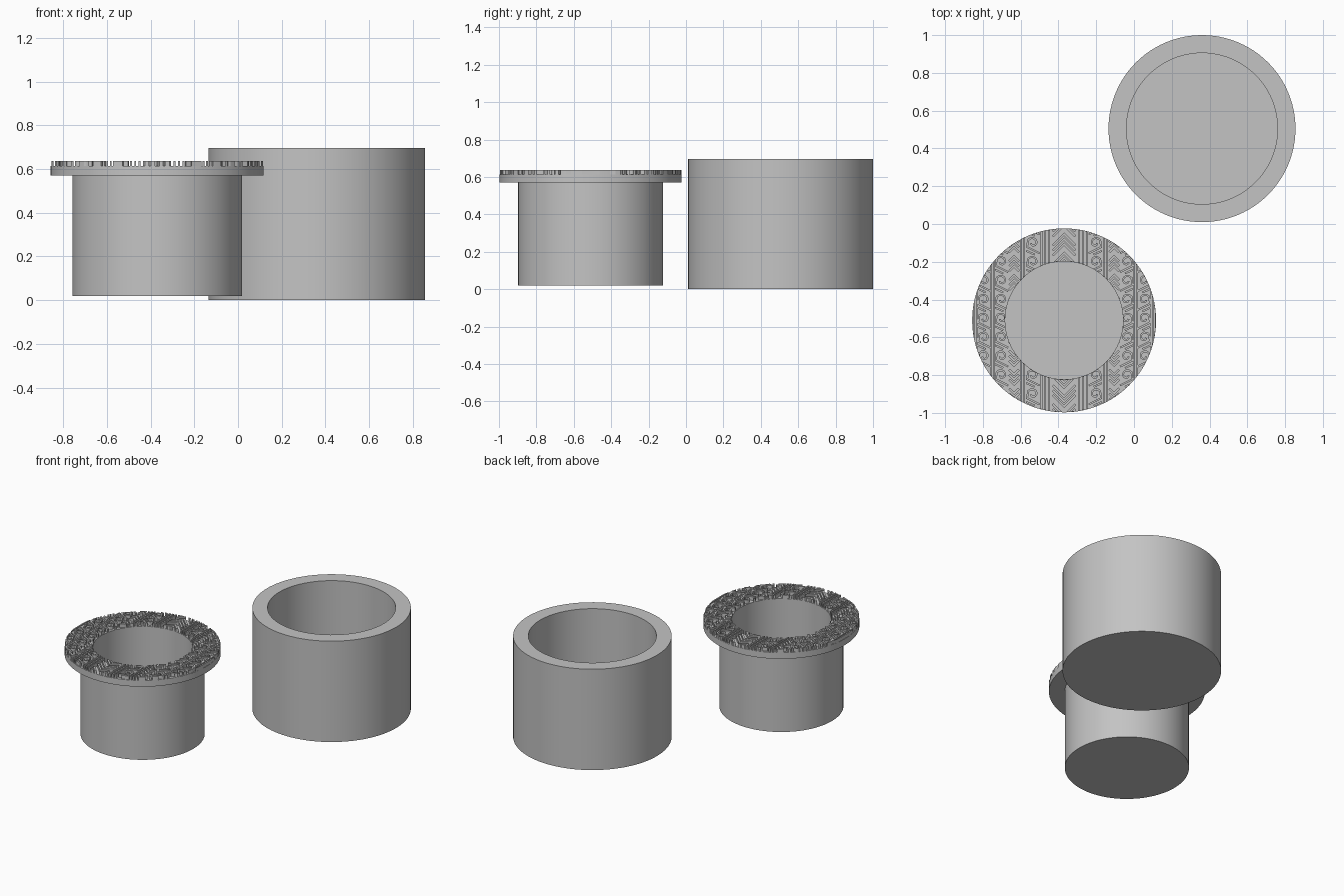
import bpy, bmesh
from math import sin, cos, pi, radians
from mathutils import Vector

cube = bpy.data.objects.get("Cube")
if cube:
    bpy.data.objects.remove(cube)

CUP = Vector((0.36, 0.505, 0))
STAMP = Vector((-0.37, -0.51, 0))
R_IN, R_OUT = 0.312, 0.487
RELIEF_BASE, RELIEF_TOP = 0.613, 0.637

grey = bpy.data.materials.new("plain grey")
grey.use_nodes = True
grey.diffuse_color = (0.55, 0.55, 0.55, 1)
grey.node_tree.nodes["Principled BSDF"].inputs["Base Color"].default_value = grey.diffuse_color


def finish(name, bm, location):
    """Turn a bmesh into a grey object with outward normals."""
    bmesh.ops.recalc_face_normals(bm, faces=bm.faces)
    mesh = bpy.data.meshes.new(name)
    bm.to_mesh(mesh)
    bm.free()
    mesh.materials.append(grey)
    obj = bpy.data.objects.new(name, mesh)
    obj.location = location
    bpy.context.collection.objects.link(obj)
    return obj


def select_only(obj):
    bpy.ops.object.select_all(action="DESELECT")
    obj.select_set(True)
    bpy.context.view_layer.objects.active = obj


def lathe(name, profile, location, closed=False):
    """Spin an (r, z) profile around the vertical axis."""
    bm = bmesh.new()
    verts = [bm.verts.new((r, 0, z)) for r, z in profile]
    pairs = list(zip(verts, verts[1:]))
    if closed:
        pairs.append((verts[-1], verts[0]))
    edges = [bm.edges.new(p) for p in pairs]
    bmesh.ops.spin(bm, geom=verts + edges, axis=(0, 0, 1), cent=(0, 0, 0),
                   angle=2 * pi, steps=96)
    bmesh.ops.remove_doubles(bm, verts=bm.verts, dist=1e-5)
    obj = finish(name, bm, location)
    select_only(obj)
    bpy.ops.object.shade_smooth_by_angle(angle=radians(30))
    return obj


# Plain thick-walled cup
lathe("plain_cup", [(0, 0), (0.495, 0), (0.495, 0.695), (0.4, 0.695),
                    (0.4, 0.1), (0, 0.1)], CUP)

# Flanged cup that carries the carved rim
lathe("flanged_cup", [(0, 0.02), (0.388, 0.02), (0.388, 0.57), (R_OUT, 0.57),
                      (R_OUT, RELIEF_BASE), (R_IN, RELIEF_BASE),
                      (R_IN, 0.1), (0, 0.1)], STAMP)

# Raised ornament: ribbons laid in mirrored columns, trimmed to the rim
ornament = bmesh.new()


def ribbon(points, width=0.011):
    """Raised bar of constant width along a flat path."""
    pts = [Vector(p) for p in points]
    left, right = [], []
    for i, p in enumerate(pts):
        a = (p - pts[i - 1]).normalized() if i else None
        b = (pts[i + 1] - p).normalized() if i + 1 < len(pts) else None
        a, b = a or b, b or a
        d = (a + b).normalized()
        n = Vector((-d.y, d.x)) * (width / 2 / max(d.dot(a), 0.5))
        left.append(p + n)
        right.append(p - n)
    outline = left + right[::-1]
    count, half = len(outline), len(left)
    low, high = [[ornament.verts.new((q.x, q.y, z)) for q in outline]
                 for z in (RELIEF_BASE - 0.015, RELIEF_TOP)]
    for i in range(count):
        j = (i + 1) % count
        ornament.faces.new((low[i], low[j], high[j], high[i]))
    for i in range(half - 1):
        quad = (i, i + 1, count - 2 - i, count - 1 - i)
        ornament.faces.new([high[k] for k in quad])
        ornament.faces.new([low[k] for k in reversed(quad)])


def near_rim(x, y):
    return R_IN - 0.05 < Vector((x, y)).length < R_OUT + 0.05


def scroll(x, y, side):
    """Curled hook with a slanted tail."""
    path = [(x - side * 0.036, y - 0.045), (x + side * 0.03, y - 0.012)]
    for k in range(1, 12):
        t = k * 0.55
        r = 0.031 - 0.002 * k
        path.append((x + side * r * cos(t), y + 0.01 + r * sin(t)))
    ribbon(path, 0.01)
    ribbon([(x - side * 0.01, y - 0.052), (x + side * 0.034, y - 0.032)], 0.01)


def nested_chevrons(x, y, half, flip):
    """Stack of angled bars that points along the column."""
    for k in range(3):
        z = y + (k - 1) * 0.026
        ribbon([(x - half, z - flip * half / 2), (x, z + flip * half / 2),
                (x + half, z - flip * half / 2)], 0.012)


ROWS = [0.1 * k for k in range(-5, 6)]
for side in (-1, 1):
    for u in (0.08, 0.1, 0.12, 0.212, 0.228, 0.372, 0.386, 0.463, 0.479):
        ribbon([(side * u, -0.6), (side * u, 0.6)], 0.009)
    for u in (0.166, 0.332, 0.425):
        for y in ROWS:
            if near_rim(u, y):
                scroll(side * u, y, side)
    for y in ROWS:
        if near_rim(0.265, y):
            nested_chevrons(side * 0.265, y, 0.026, 1 if y > 0 else -1)
for y in ROWS:
    if near_rim(0, y):
        nested_chevrons(0, y, 0.06, 1 if y > 0 else -1)

relief = finish("rim_ornament", ornament, STAMP)
trim = lathe("ornament_trimmer", [(R_IN + 0.001, 0.5), (R_OUT - 0.001, 0.5),
                                  (R_OUT - 0.001, 0.7), (R_IN + 0.001, 0.7)],
             STAMP, closed=True)
trim.hide_render = True
select_only(relief)
mod = relief.modifiers.new("trim", "BOOLEAN")
mod.operation = "INTERSECT"
mod.solver = "EXACT"
mod.use_self = True
mod.object = trim
bpy.ops.object.modifier_apply(modifier=mod.name)
bpy.data.objects.remove(trim)
